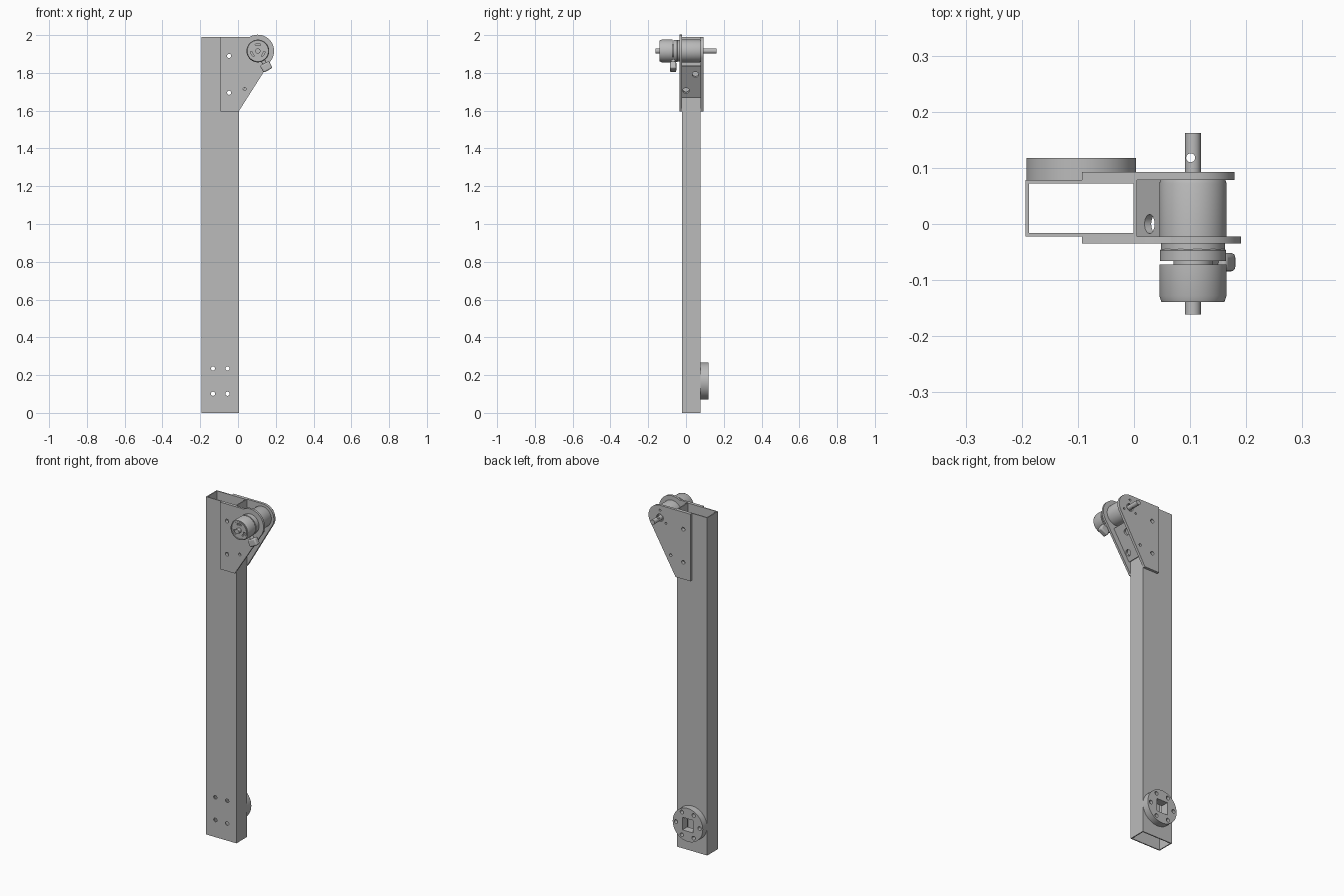
import bpy, bmesh
from math import pi, sin, cos, asin, atan2, hypot, radians
from mathutils import Matrix, Vector

cube = bpy.data.objects.get("Cube")
if cube:
    bpy.data.objects.remove(cube, do_unlink=True)

grey = bpy.data.materials.new("plain grey")
grey.use_nodes = True
colour = (0.5, 0.5, 0.5, 1)
grey.diffuse_color = colour
grey.node_tree.nodes["Principled BSDF"].inputs["Base Color"].default_value = colour


def finish(name, bm, smooth=True):
    bmesh.ops.recalc_face_normals(bm, faces=bm.faces)
    mesh = bpy.data.meshes.new(name)
    bm.to_mesh(mesh)
    bm.free()
    ob = bpy.data.objects.new(name, mesh)
    bpy.context.collection.objects.link(ob)
    mesh.materials.append(grey)
    if smooth:
        shade(ob)
    return ob


def shade(ob):
    bpy.ops.object.select_all(action='DESELECT')
    ob.select_set(True)
    bpy.context.view_layer.objects.active = ob
    bpy.ops.object.shade_smooth_by_angle(angle=radians(30))


def box(name, lo, hi):
    bm = bmesh.new()
    lo, hi = Vector(lo), Vector(hi)
    bmesh.ops.create_cube(bm, size=1, matrix=Matrix.Translation((lo + hi) / 2)
                          @ Matrix.Diagonal((*(hi - lo), 1)))
    return finish(name, bm, False)


def extrude_y(name, points, y0, y1):
    """Solid from an (x, z) outline."""
    bm = bmesh.new()
    face = bm.faces.new([bm.verts.new((x, y0, z)) for x, z in points])
    ext = bmesh.ops.extrude_face_region(bm, geom=[face])
    bmesh.ops.translate(bm, vec=(0, y1 - y0, 0),
                        verts=[v for v in ext["geom"] if isinstance(v, bmesh.types.BMVert)])
    return finish(name, bm)


def rod(name, a, b, r, sides=24):
    """Cylinder between two points."""
    a, b = Vector(a), Vector(b)
    d = b - a
    bm = bmesh.new()
    bmesh.ops.create_cone(bm, cap_ends=True, segments=sides, radius1=r, radius2=r, depth=d.length,
                          matrix=Matrix.Translation((a + b) / 2)
                          @ d.to_track_quat('Z', 'Y').to_matrix().to_4x4())
    return finish(name, bm)


def lathe(name, profile, cx, cz, sides=64):
    """Revolve (radius, y) points about an axis along y."""
    bm = bmesh.new()
    verts = [bm.verts.new((cx + r, y, cz)) for r, y in profile]
    edges = [bm.edges.new(p) for p in zip(verts, verts[1:])]
    bmesh.ops.spin(bm, geom=verts + edges, cent=(cx, 0, cz), axis=(0, 1, 0),
                   angle=2 * pi, steps=sides)
    bmesh.ops.remove_doubles(bm, verts=bm.verts, dist=1e-5)
    return finish(name, bm)


def cut(ob, cutters):
    """Subtract the cutters and apply the result."""
    for c in cutters:
        c.hide_render = True
        mod = ob.modifiers.new("cut", 'BOOLEAN')
        mod.operation, mod.solver, mod.object = 'DIFFERENCE', 'EXACT', c
    bpy.context.view_layer.update()
    result = bpy.data.meshes.new_from_object(ob.evaluated_get(bpy.context.evaluated_depsgraph_get()))
    ob.modifiers.clear()
    ob.data = result
    for c in cutters:
        bpy.data.objects.remove(c, do_unlink=True)
    shade(ob)


def holes(points, r, y0=-0.3, y1=0.3):
    return [rod("hole_cutter", (x, y0, z), (x, y1, z), r) for x, z in points]


def ring(cx, cz, r, count, start=0):
    angles = [start + 2 * pi * i / count for i in range(count)]
    return [(cx + r * cos(a), cz + r * sin(a)) for a in angles]


# Main dimensions
LEFT, RIGHT, FRONT, BACK, TOP, WALL = -0.193, 0.005, -0.022, 0.078, 1.99, 0.006
MX, MZ = 0.105, 1.916          # motor axis
FX, FZ = -0.094, 0.168         # flange centre
bolts = [(-0.047, 1.89), (-0.047, 1.695)]
flange_bolts = ring(FX, FZ, 0.077, 6)
back_bolts = [p for p in flange_bolts if abs(p[1] - FZ) > 0.01]

# Hollow rectangular tube
tube = box("tube", (LEFT, FRONT, 0), (RIGHT, BACK, TOP))
cut(tube, [box("bore", (LEFT + WALL, FRONT + WALL, -1), (RIGHT - WALL, BACK - WALL, 3)),
           box("window", (FX - 0.035, 0.03, FZ - 0.037), (FX + 0.035, 0.2, FZ + 0.037))]
    + holes(bolts + back_bolts, 0.011))

# Round flange with a square socket
flange = rod("flange", (FX, BACK, FZ), (FX, 0.118, FZ), 0.098, 64)
cut(flange, [box("socket", (FX - 0.035, 0, FZ - 0.037), (FX + 0.035, 0.2, FZ + 0.037))]
    + holes(flange_bolts, 0.011))


# Side plates: straight edges tangent to a rounded end
def side_plate(name, r, y0, y1, centre_hole):
    px, pz = 0.003, 1.595
    dx, dz = MX - px, MZ - pz
    end = atan2(dz, dx) - asin(r / hypot(dx, dz)) - pi / 2
    start = pi - asin(min(1, (TOP - MZ) / r))
    arc = [start + (end - start) * i / 32 for i in range(33)]
    outline = [(px, pz), (-0.093, pz), (-0.093, TOP)]
    outline += [(MX + r * cos(a), MZ + r * sin(a)) for a in arc]
    plate = extrude_y(name, outline, y0, y1)
    cut(plate, holes(bolts, 0.011) + holes([(0.035, 1.715)], 0.008)
        + holes([(MX, MZ)], centre_hole) + holes(ring(MX, MZ, 0.045, 3, pi / 2), 0.006))


side_plate("front_plate", 0.086, -0.035, FRONT, 0.03)
side_plate("back_plate", 0.074, BACK, 0.093, 0.022)

# Slanted brace between the plates
along = Vector((0.53, 0, 0.85)).normalized()
across = Vector((along.z, 0, -along.x))
low = Vector((0.01, 0, 1.672))
corners = [low - across * 0.007, low + across * 0.007]
corners += [c + along * 0.195 for c in reversed(corners)]
brace = extrude_y("brace", [(c.x, c.z) for c in corners], FRONT, BACK)
cutters = []
for y, z in ((0.0, 1.71), (0.05, 1.795)):
    p = low + along * ((z - low.z) / along.z) + Vector((0, y, 0))
    cutters.append(rod("brace_hole", p - across * 0.05, p + across * 0.05, 0.017))
cut(brace, cutters)

# Motor body between the plates, and its front collar
lathe("motor_body", [(0, FRONT), (0.06, FRONT), (0.06, 0.072), (0.058, BACK), (0, BACK)], MX, MZ)
lathe("motor_collar", [(0, -0.035), (0.057, -0.035), (0.057, -0.045), (0.059, -0.047),
                       (0.059, -0.066), (0.035, -0.066), (0.035, -0.072), (0, -0.072)], MX, MZ)

# Encoder cap with recessed ring and vents
cap = lathe("motor_cap", [(0, -0.072), (0.06, -0.072), (0.06, -0.128), (0.056, -0.139),
                          (0.052, -0.139), (0.052, -0.134), (0.047, -0.134), (0.047, -0.139),
                          (0, -0.139)], MX, MZ)
vents = []
for k in range(3):
    mid = pi / 2 + k * 2 * pi / 3
    arc = [mid + radians(-24 + 6 * i) for i in range(9)]
    pts = [(MX + 0.038 * cos(a), MZ + 0.038 * sin(a)) for a in arc]
    pts += [(MX + 0.03 * cos(a), MZ + 0.03 * sin(a)) for a in reversed(arc)]
    vents.append(extrude_y("vent_cutter", pts, -0.2, -0.13))
cut(cap, vents)

# Shafts
rod("front_shaft", (MX, -0.161, MZ), (MX, -0.13, MZ), 0.014, 32)
shaft = rod("output_shaft", (MX, 0.07, MZ), (MX, 0.162, MZ), 0.014, 32)
cut(shaft, [rod("pin_hole", (MX - 0.004, 0.118, 1.8), (MX - 0.004, 0.118, 2.1), 0.008)])

# Cable connector pointing down and outward from the collar
out = Vector((cos(radians(-62)), 0, sin(radians(-62))))
base = Vector((MX, -0.068, MZ))
rod("connector_neck", base + out * 0.05, base + out * 0.085, 0.012)
bm = bmesh.new()
turn = Matrix.Rotation(radians(28), 4, 'Y').inverted()
bmesh.ops.create_cube(bm, size=1, matrix=Matrix.Translation(base + out * 0.095) @ turn
                      @ Matrix.Diagonal((0.054, 0.033, 0.042, 1)))
head = finish("connector_head", bm, False)
bevel = head.modifiers.new("round", 'BEVEL')
bevel.width, bevel.segments = 0.008, 3
shade(head)
